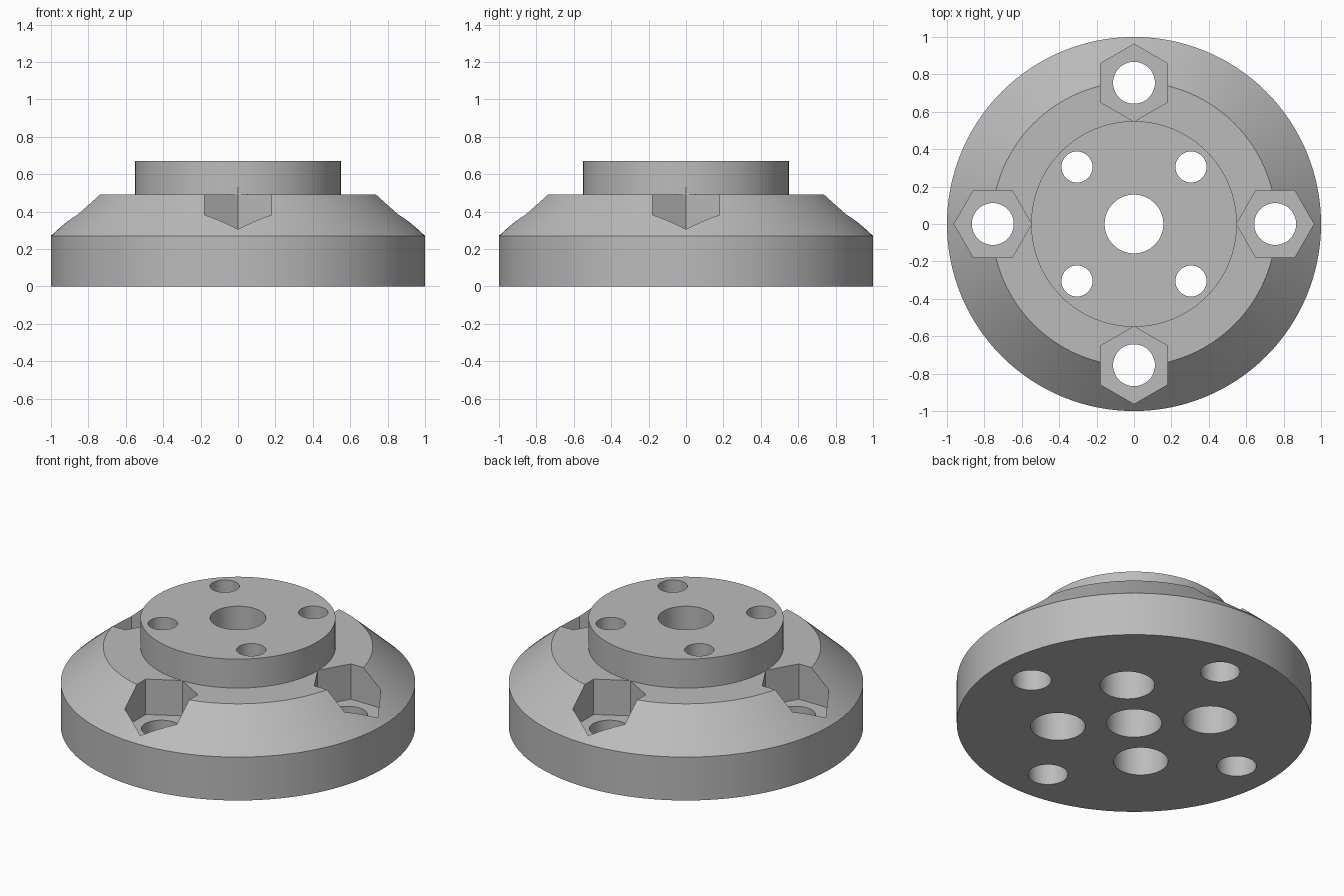
import bpy
from math import cos, sin, pi, radians

cube = bpy.data.objects.get("Cube")
if cube:
    bpy.data.objects.remove(cube, do_unlink=True)

# Single plain grey
grey = bpy.data.materials.new("plain_grey")
grey.use_nodes = True
colour = (0.5, 0.5, 0.5, 1)
grey.diffuse_color = colour
grey.node_tree.nodes["Principled BSDF"].inputs["Base Color"].default_value = colour

# Turned body: (radius, height) outline from the bottom edge to the top of the hub
SEGMENTS = 128
PROFILE = [(1.0, 0), (1.0, 0.27), (0.76, 0.49), (0.55, 0.49), (0.55, 0.67)]
verts = [(r * cos(2 * pi * i / SEGMENTS), r * sin(2 * pi * i / SEGMENTS), z)
         for r, z in PROFILE for i in range(SEGMENTS)]
faces = [tuple(reversed(range(SEGMENTS))),
         tuple(range(len(verts) - SEGMENTS, len(verts)))]
for ring in range(len(PROFILE) - 1):
    a, b = ring * SEGMENTS, (ring + 1) * SEGMENTS
    for i in range(SEGMENTS):
        j = (i + 1) % SEGMENTS
        faces.append((a + i, a + j, b + j, b + i))
mesh = bpy.data.meshes.new("flange_body")
mesh.from_pydata(verts, [], faces)
mesh.materials.append(grey)
body = bpy.data.objects.new("flange_body", mesh)
bpy.context.collection.objects.link(body)


def cut(radius, z0, z1, distance=0, angle=0, sides=64):
    """Cut a vertical prism out of the body, one corner facing the centre."""
    bpy.ops.mesh.primitive_cylinder_add(
        vertices=sides, radius=radius, depth=z1 - z0,
        location=(distance * cos(angle), distance * sin(angle), (z0 + z1) / 2),
        rotation=(0, 0, angle + pi / 2))
    cutter = bpy.context.object
    cutter.name = "hole_cutter"
    cutter.hide_render = True
    cutter.data.materials.append(grey)
    mod = body.modifiers.new("hole", "BOOLEAN")
    mod.operation, mod.solver, mod.object = "DIFFERENCE", "EXACT", cutter
    bpy.context.view_layer.objects.active = body
    bpy.ops.object.modifier_apply(modifier=mod.name)
    bpy.data.objects.remove(cutter, do_unlink=True)


# Central bore
cut(0.157, -0.1, 0.8)

for k in range(4):
    # Hexagonal nut pockets with through holes in the sloping rim
    rim_angle = k * pi / 2
    cut(0.207, 0.27, 0.53, 0.755, rim_angle, sides=6)
    cut(0.112, -0.1, 0.4, 0.755, rim_angle)
    # Hub screw holes, counterbored from below
    hub_angle = rim_angle + pi / 4
    cut(0.083, -0.1, 0.8, 0.431, hub_angle)
    cut(0.154, -0.1, 0.4, 0.431, hub_angle)

# Smooth round walls, crisp edges
bpy.ops.object.select_all(action="DESELECT")
body.select_set(True)
bpy.context.view_layer.objects.active = body
bpy.ops.object.shade_smooth_by_angle(angle=radians(25))
